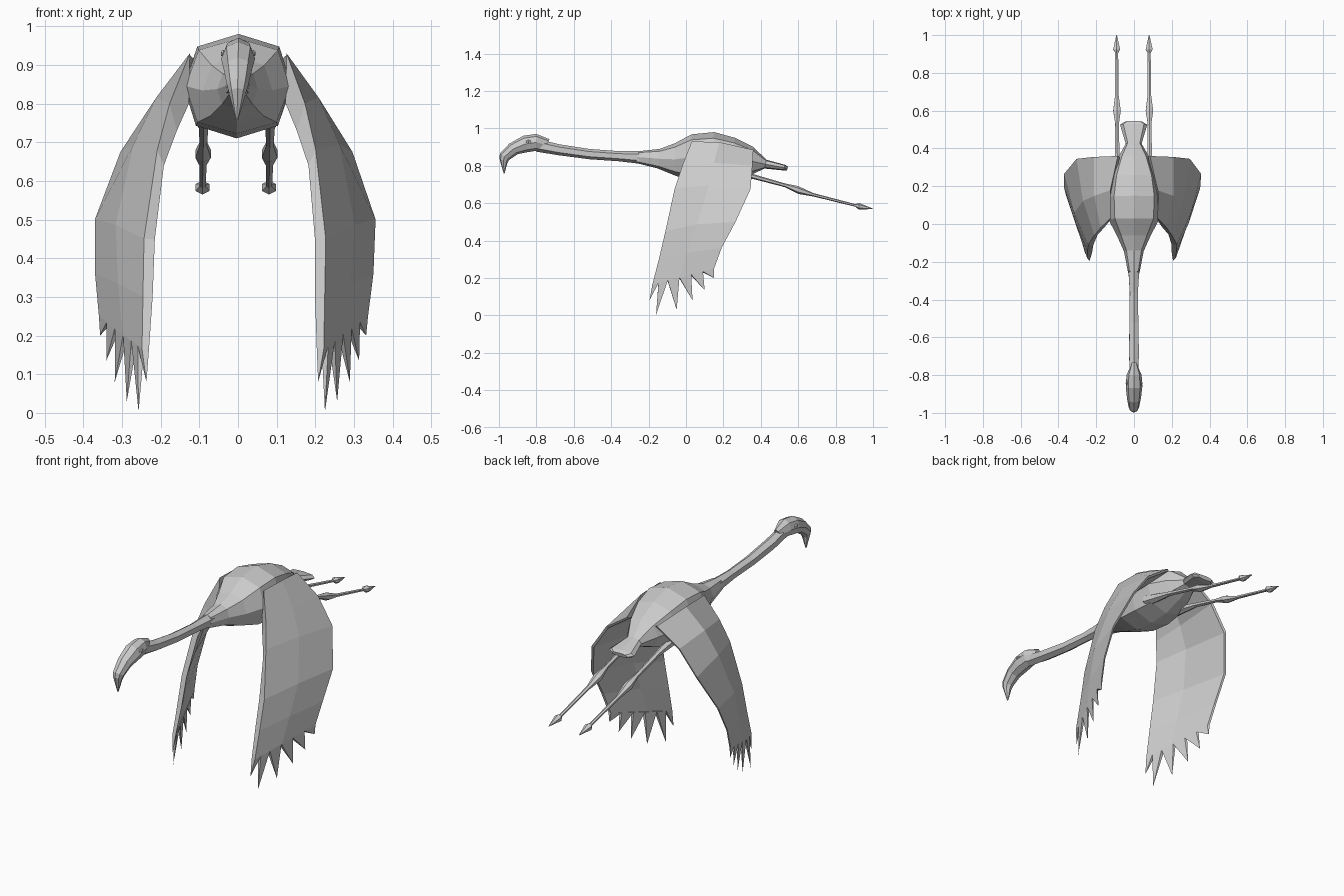
import bpy, bmesh, math
from mathutils import Vector


def make(name, verts, faces):
    # the bird rolls about one degree, so shift x slightly with height
    verts = [(v[0] - 0.018 * (0.9 - v[2]), v[1], v[2]) for v in verts]
    me = bpy.data.meshes.new(name)
    me.from_pydata(verts, [], faces)
    bm = bmesh.new()
    bm.from_mesh(me)
    bmesh.ops.remove_doubles(bm, verts=bm.verts, dist=0.0001)
    bmesh.ops.recalc_face_normals(bm, faces=bm.faces)
    bm.to_mesh(me)
    bm.free()
    ob = bpy.data.objects.new(name, me)
    bpy.context.collection.objects.link(ob)
    return ob


def skin(rings):
    """Faces joining equal closed rings, capped at both ends."""
    n, m = len(rings[0]), len(rings)
    verts = [p for r in rings for p in r]
    faces = [(i * n + j, i * n + (j + 1) % n, (i + 1) * n + (j + 1) % n, (i + 1) * n + j)
             for i in range(m - 1) for j in range(n)]
    faces += [tuple(range(n)), tuple(range((m - 1) * n, m * n))]
    return verts, faces


def loft(name, secs, sides=8, x=0.0, power=1.0):
    """Each section: top (y, z), bottom (y, z), half width."""
    rings = []
    for yt, zt, yb, zb, w in secs:
        ring = []
        for k in range(sides):
            a = 2 * math.pi * k / sides
            s, c = math.sin(a), math.cos(a)
            s = math.copysign(abs(s) ** power, s)
            t = 0.5 - 0.5 * math.copysign(abs(c) ** power, c)
            ring.append((x + w * s, yt + (yb - yt) * t, zt + (zb - zt) * t))
        rings.append(ring)
    return make(name, *skin(rings))


# body with tail fan
loft("body", [
    (-0.25, 0.878, -0.27, 0.815, 0.030),
    (-0.14, 0.890, -0.15, 0.785, 0.052),
    (-0.06, 0.920, -0.06, 0.748, 0.090),
    (0.03, 0.968, 0.02, 0.722, 0.135),
    (0.15, 0.980, 0.13, 0.710, 0.140),
    (0.26, 0.950, 0.24, 0.718, 0.122),
    (0.36, 0.900, 0.34, 0.748, 0.085),
    (0.43, 0.832, 0.42, 0.785, 0.042),
    (0.53, 0.805, 0.52, 0.775, 0.072),
    (0.545, 0.795, 0.54, 0.775, 0.045)], power=0.8)

# neck
loft("neck", [
    (-0.20, 0.880, -0.20, 0.805, 0.036),
    (-0.36, 0.878, -0.36, 0.824, 0.025),
    (-0.52, 0.890, -0.52, 0.835, 0.027),
    (-0.68, 0.915, -0.68, 0.856, 0.030),
    (-0.80, 0.945, -0.80, 0.875, 0.026)], sides=6)

# head and hooked beak
loft("head", [
    (-0.73, 0.942, -0.76, 0.880, 0.016),
    (-0.80, 0.970, -0.80, 0.880, 0.040),
    (-0.87, 0.960, -0.85, 0.872, 0.044),
    (-0.945, 0.918, -0.90, 0.862, 0.037),
    (-0.995, 0.865, -0.945, 0.832, 0.028),
    (-0.998, 0.840, -0.955, 0.815, 0.022),
    (-0.975, 0.758, -0.970, 0.758, 0.003)])
for s, side in ((1, "right"), (-1, "left")):
    loft("eye_" + side, [(-0.855, 0.932, -0.855, 0.924, 0.003),
                         (-0.842, 0.939, -0.842, 0.920, 0.008),
                         (-0.828, 0.932, -0.828, 0.924, 0.003)], sides=6, x=s * 0.038)

# wing stations: outer leading edge, trailing edge, inner leading edge, bulge
stations = [
    ((0.125, 0.03, 0.93), (0.085, 0.36, 0.885), (0.125, 0.02, 0.80), 0.025),
    ((0.175, -0.02, 0.80), (0.21, 0.355, 0.80), (0.155, -0.02, 0.73), 0.025),
    ((0.205, -0.06, 0.68), (0.30, 0.345, 0.675), (0.187, -0.055, 0.64), 0.025),
    ((0.235, -0.11, 0.45), (0.363, 0.265, 0.50), (0.207, -0.11, 0.45), 0.022),
    ((0.235, -0.145, 0.30), (0.360, 0.19, 0.36), (0.210, -0.145, 0.30), 0.012),
    ((0.235, -0.18, 0.165), (0.348, 0.15, 0.25), (0.217, -0.18, 0.165), 0.0)]
# feather base fractions and tips
cuts = [0, 0.1, 0.25, 0.44, 0.63, 0.82, 1]
tips = [(0.222, -0.195, 0.08), (0.241, -0.16, 0.003), (0.272, -0.05, 0.03),
        (0.304, 0.035, 0.08), (0.327, 0.10, 0.135), (0.344, 0.15, 0.20)]

for s, side in ((1, "right"), (-1, "left")):
    rings = []
    for le, te, li, b in stations:
        le, te, li = Vector(le), Vector(te), Vector(li)
        up = Vector((0.75, 0, 0.65)) * b
        ring = [le, le.lerp(te, 0.45) + up, te, te + Vector((-0.01, -0.005, -0.005)),
                li.lerp(te, 0.4) + up * 0.5, li]
        rings.append([(s * p.x, p.y, p.z) for p in ring])
    make("wing_" + side, *skin(rings))

    # pointed flight feathers along the wing end
    le, te, li = (Vector(p) for p in stations[-1][:3])
    te2 = te + Vector((-0.01, -0.005, -0.005))
    verts, faces = [], []
    for i, tip in enumerate(tips):
        a, b = cuts[i], cuts[i + 1]
        pts = [le.lerp(te, a), le.lerp(te, b), li.lerp(te2, b), li.lerp(te2, a), Vector(tip)]
        o = len(verts)
        verts += [(s * p.x, p.y, p.z) for p in pts]
        faces += [(o, o + 1, o + 2, o + 3)]
        faces += [(o + k, o + (k + 1) % 4, o + 4) for k in range(4)]
    make("feathers_" + side, verts, faces)

    # trailing leg with knee and pointed foot: y, z, radius, half width
    leg = [(0.20, 0.775, 0.030, 0.030), (0.36, 0.742, 0.013, 0.014), (0.53, 0.695, 0.010, 0.011),
           (0.60, 0.670, 0.021, 0.023), (0.68, 0.645, 0.009, 0.011), (0.905, 0.588, 0.007, 0.009),
           (0.925, 0.583, 0.018, 0.021), (1.0, 0.570, 0.001, 0.002)]
    loft("leg_" + side, [(y, z + r, y, z - r, w) for y, z, r, w in leg], sides=6, x=s * 0.086)
